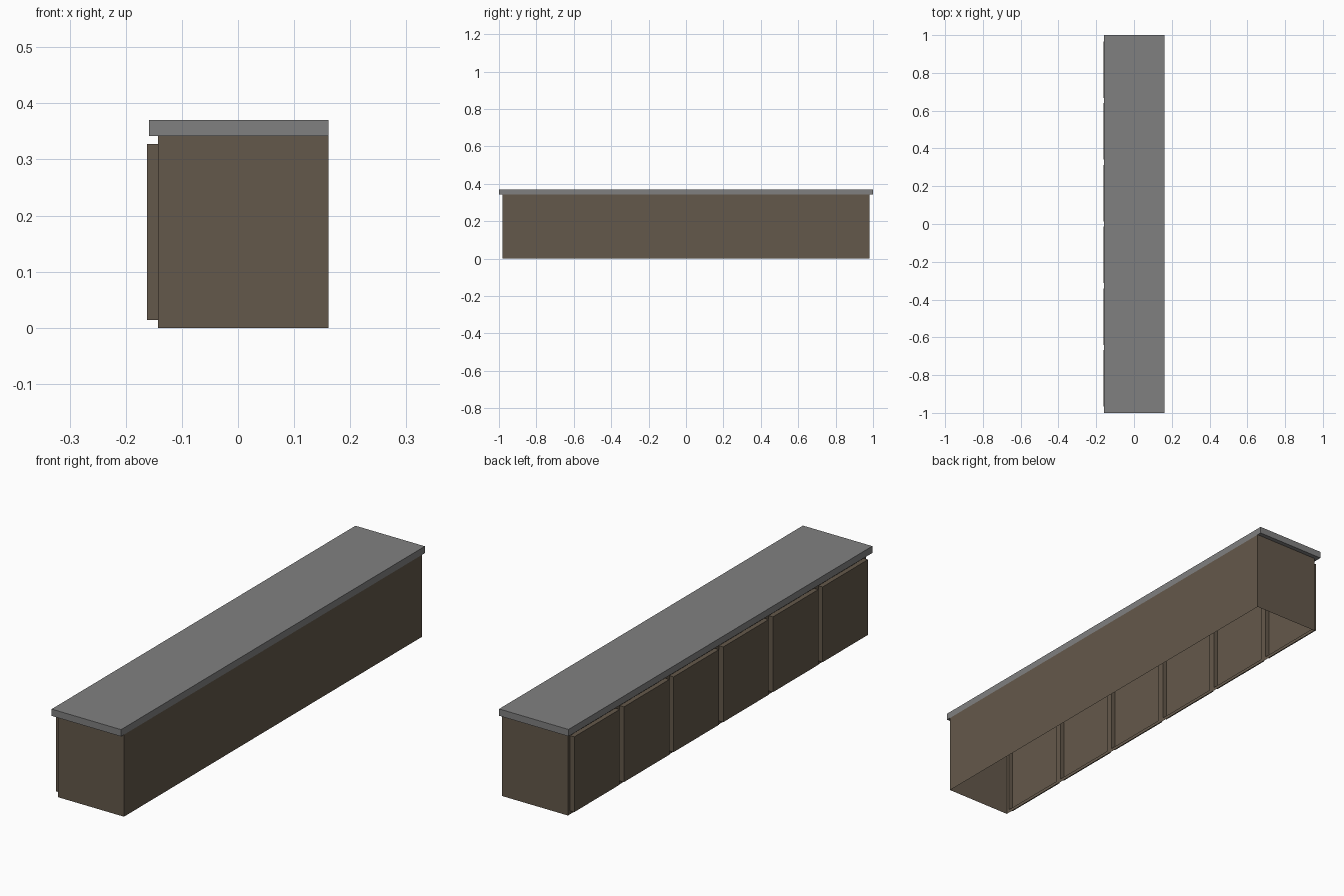
import bpy
import bmesh
from mathutils import Vector

if "Cube" in bpy.data.objects:
    bpy.data.objects.remove(bpy.data.objects["Cube"])


def material(name, color):
    m = bpy.data.materials.new(name)
    m.diffuse_color = (*color, 1.0)
    m.use_nodes = True
    m.node_tree.nodes["Principled BSDF"].inputs["Base Color"].default_value = m.diffuse_color
    return m


def add_object(name, bm, mat):
    me = bpy.data.meshes.new(name)
    bm.normal_update()
    bm.to_mesh(me)
    bm.free()
    me.materials.append(mat)
    ob = bpy.data.objects.new(name, me)
    bpy.context.collection.objects.link(ob)
    return ob


wood = material("dark brown wood", (0.127, 0.098, 0.069))
stone = material("grey countertop", (0.216, 0.216, 0.216))

FRONT, BACK, HALF = -0.1425, 0.1612, 0.981
BODY_TOP, TOP = 0.3415, 0.370
DOORS, GAP, DEPTH = 6, 0.014, 0.0195

# Cabinet shell, open underneath; the door side is split into six bays
outline = [(FRONT, HALF - 2 * HALF * i / DOORS) for i in range(DOORS + 1)]
outline += [(BACK, -HALF), (BACK, HALF)]
bm = bmesh.new()
low = [bm.verts.new((x, y, 0)) for x, y in outline]
high = [bm.verts.new((x, y, BODY_TOP)) for x, y in outline]
n = len(outline)
walls = [bm.faces.new((low[i], low[(i + 1) % n], high[(i + 1) % n], high[i]))
         for i in range(n)]
bm.normal_update()

# Raised doors: inset each bay, then push the panel straight out
doors = walls[:DOORS]
bmesh.ops.inset_individual(bm, faces=doors, thickness=GAP, use_even_offset=True)
bmesh.ops.inset_individual(bm, faces=doors, thickness=0.0)
for f in doors:
    bmesh.ops.translate(bm, verts=f.verts[:], vec=Vector((-DEPTH, 0, 0)))
add_object("cabinet_with_doors", bm, wood)

# Countertop slab, overhanging the ends and the door side
left = -0.1588
bm = bmesh.new()
bmesh.ops.create_cube(bm, size=1.0)
for v in bm.verts:
    v.co = Vector((left if v.co.x < 0 else BACK,
                   v.co.y * 2.0,
                   BODY_TOP if v.co.z < 0 else TOP))
add_object("countertop", bm, stone)
